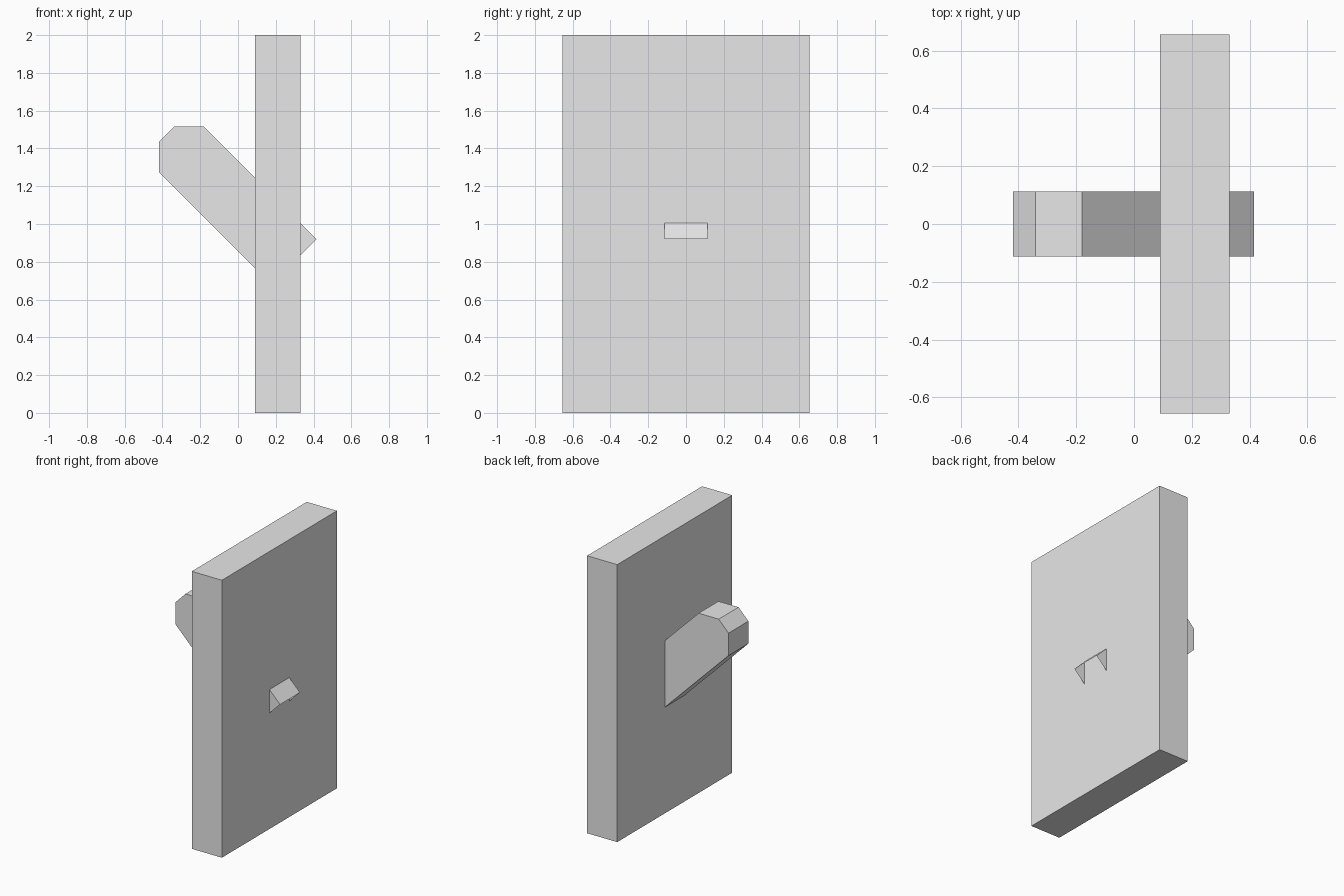
import bpy
import bmesh

cube = bpy.data.objects.get("Cube")
if cube:
    bpy.data.objects.remove(cube, do_unlink=True)

# Single flat colour
grey = bpy.data.materials.new("light_grey")
grey.use_nodes = True
grey.diffuse_color = (0.8, 0.8, 0.8, 1)
grey.node_tree.nodes["Principled BSDF"].inputs["Base Color"].default_value = grey.diffuse_color


def add_prism(name, profile, half_depth, open_edge=None):
    """Extrude an x-z profile along y; the side on open_edge can be left out."""
    bm = bmesh.new()
    front = [bm.verts.new((x, -half_depth, z)) for x, z in profile]
    back = [bm.verts.new((x, half_depth, z)) for x, z in profile]
    bm.faces.new(front)
    bm.faces.new(back[::-1])
    count = len(profile)
    for i in range(count):
        j = (i + 1) % count
        if i != open_edge:
            bm.faces.new((front[j], front[i], back[i], back[j]))
    bmesh.ops.recalc_face_normals(bm, faces=bm.faces)
    mesh = bpy.data.meshes.new(name)
    bm.to_mesh(mesh)
    bm.free()
    mesh.materials.append(grey)
    obj = bpy.data.objects.new(name, mesh)
    bpy.context.collection.objects.link(obj)
    return obj


# Upright wall plate
add_prism("wall_plate", [(0.09, 0), (0.33, 0), (0.33, 2), (0.09, 2)], 0.655)

# Tilted lever through the plate: chamfered tip, open lower end
lever_profile = [(0.175, 0.68), (0.415, 0.92), (-0.18, 1.515),
                 (-0.34, 1.515), (-0.418, 1.435), (-0.418, 1.273)]
add_prism("lever", lever_profile, 0.113, open_edge=0)
